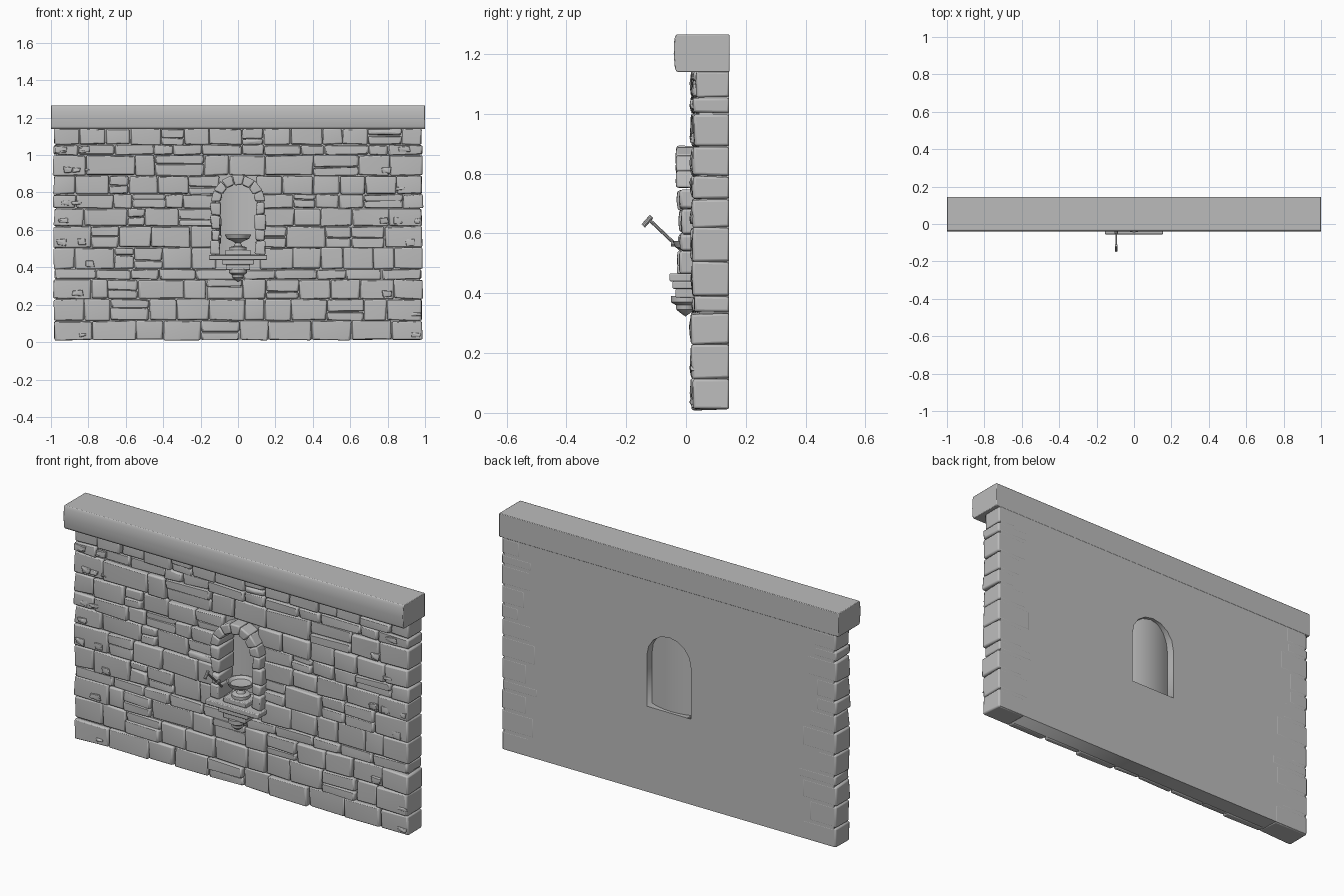
import bpy, bmesh, math, random
from mathutils import Vector

if "Cube" in bpy.data.objects:
    bpy.data.objects.remove(bpy.data.objects["Cube"])

random.seed(11)
stone = bpy.data.materials.new("grey stone")
stone.diffuse_color = (0.5, 0.5, 0.5, 1)
stone.use_nodes = True
stone.node_tree.nodes["Principled BSDF"].inputs["Base Color"].default_value = stone.diffuse_color


def finish(name, bm, bevel=0.0, segments=2, angle=35):
    bmesh.ops.recalc_face_normals(bm, faces=bm.faces)
    me = bpy.data.meshes.new(name)
    bm.to_mesh(me)
    bm.free()
    ob = bpy.data.objects.new(name, me)
    bpy.context.collection.objects.link(ob)
    me.materials.append(stone)
    if bevel:
        mod = ob.modifiers.new("worn edges", 'BEVEL')
        mod.width, mod.segments = bevel, segments
        mod.limit_method, mod.angle_limit = 'ANGLE', math.radians(30)
    bpy.ops.object.select_all(action='DESELECT')
    ob.select_set(True)
    bpy.context.view_layer.objects.active = ob
    bpy.ops.object.shade_smooth_by_angle(angle=math.radians(angle))
    return ob


def block(bm, outline, front, back, jitter=0.0, bulge=0.0):
    """Stone from a four point (x, z) outline, with an optional raised face."""
    j = lambda: random.uniform(-jitter, jitter)
    f = [bm.verts.new((x + j(), front + abs(j()), z + j())) for x, z in outline]
    b = [bm.verts.new((x, back, z)) for x, z in outline]
    bm.faces.new(b)
    for i in range(4):
        k = (i + 1) % 4
        bm.faces.new((f[i], f[k], b[k], b[i]))
    if bulge:
        c = sum((v.co for v in f), Vector()) / 4
        mid = bm.verts.new(c + Vector((j(), -bulge, j())))
        for i in range(4):
            bm.faces.new((f[i], f[(i + 1) % 4], mid))
    else:
        bm.faces.new(f)


def rect(x0, x1, z0, z1):
    return [(x0, z0), (x1, z0), (x1, z1), (x0, z1)]


def box(name, x0, x1, y0, y1, z0, z1, bevel=0.004):
    bm = bmesh.new()
    block(bm, rect(x0, x1, z0, z1), y0, y1)
    return finish(name, bm, bevel)


def lathe(name, profile, y, steps=24):
    bm = bmesh.new()
    vs = [bm.verts.new((r, y, z)) for r, z in profile]
    es = [bm.edges.new(p) for p in zip(vs, vs[1:])]
    bmesh.ops.spin(bm, geom=vs + es, cent=(0, y, 0), axis=(0, 0, 1),
                   angle=math.tau, steps=steps)
    bmesh.ops.remove_doubles(bm, verts=bm.verts, dist=0.0003)
    return finish(name, bm)


# wall core with an arched opening
arch_z = 0.74
opening = [(-0.13, 0.47), (0.13, 0.47)]
opening += [(0.13 * math.cos(a), arch_z + 0.13 * math.sin(a))
            for a in (math.pi * i / 8 for i in range(9))]
cu = bpy.data.curves.new("wall_core", 'CURVE')
cu.dimensions, cu.fill_mode, cu.extrude = '2D', 'BOTH', 0.05
for pts in (rect(-0.972, 0.972, 0.015, 1.145), opening):
    sp = cu.splines.new('POLY')
    sp.points.add(len(pts) - 1)
    for p, (x, z) in zip(sp.points, pts):
        p.co = (x, z, 0, 1)
    sp.use_cyclic_u = True
core = bpy.data.objects.new("wall_core", cu)
core.rotation_euler = (math.pi / 2, 0, 0)
core.location.y = 0.094
bpy.context.collection.objects.link(core)
core.select_set(True)
bpy.context.view_layer.objects.active = core
bpy.ops.object.convert(target='MESH')
core.data.materials.clear()
core.data.materials.append(stone)

# shallow curved back of the niche
bm = bmesh.new()
cols = []
for i in range(9):
    x = -0.135 + 0.27 * i / 8
    y = 0.128 - 0.03 * (x / 0.135) ** 2
    cols.append([bm.verts.new((x, y, z)) for z in (0.46, 0.89)])
for a, b in zip(cols, cols[1:]):
    bm.faces.new((a[0], b[0], b[1], a[1]))
finish("niche_back", bm)

# stone courses: height limits, average stone length, chance of a split stone
courses = [(0.01, 0.115, 0.19, 0.25), (0.115, 0.23, 0.16, 0.15),
           (0.23, 0.335, 0.17, 0.2), (0.335, 0.39, 0.2, 0),
           (0.39, 0.505, 0.15, 0.25), (0.505, 0.62, 0.17, 0.3),
           (0.62, 0.715, 0.17, 0.25), (0.715, 0.79, 0.15, 0.35),
           (0.79, 0.89, 0.16, 0.35), (0.89, 1.0, 0.2, 0.15),
           (1.0, 1.055, 0.17, 0), (1.055, 1.142, 0.14, 0.1)]


def lay(bm, x0, x1, z0, z1, size, split):
    n = max(1, round((x1 - x0) / size))
    step = (x1 - x0) / n
    cuts = [x0] + [x0 + step * (i + random.uniform(-0.28, 0.28))
                   for i in range(1, n)] + [x1]
    for a, b in zip(cuts, cuts[1:]):
        end = a < -0.98 or b > 0.98
        levels = [z0, z1]
        if random.random() < split and not end:
            levels.insert(1, z0 + (z1 - z0) * random.uniform(0.35, 0.65))
        for lo, hi in zip(levels, levels[1:]):
            g = 0.002
            block(bm, rect(a + g, b - g, lo + g, hi - g),
                  random.uniform(0.014, 0.032), 0.1445 if end else 0.06,
                  0.005, random.uniform(0.0, 0.008) + 0.001)


for i, (z0, z1, size, split) in enumerate(courses):
    bm = bmesh.new()
    e = 0.985 + random.uniform(-0.003, 0.004)
    if 0.45 < z1 < 0.88 or 0.7 < z0 < 0.85:
        gap = 0.115 if z1 < 0.85 else 0.1
        lay(bm, -e, -gap, z0, z1, size, split)
        lay(bm, gap, e, z0, z1, size, split)
    else:
        lay(bm, -e, e, z0, z1, size, split)
    finish(f"stone_course_{i + 1}", bm, 0.008)

# small filler stones sitting proud at the wall ends
bm = bmesh.new()
for i in range(26):
    x = random.choice((-1, 1)) * random.uniform(0.78, 0.965)
    z = random.choice(courses)[0] + 0.03
    w, h = random.uniform(0.012, 0.03), random.uniform(0.008, 0.018)
    block(bm, rect(x - w, x + w, z - h, z + h), 0.014, 0.05, 0.006, 0.005)
finish("filler_stones", bm, 0.006)

# coping along the top
bm = bmesh.new()
sec = [(0.145, 1.14), (0.145, 1.265), (-0.033, 1.265), (-0.039, 1.25),
       (-0.041, 1.2), (-0.037, 1.15), (-0.03, 1.14)]
ends = [[bm.verts.new((x, y, z)) for y, z in sec] for x in (-1, 1)]
for i in range(len(sec)):
    k = (i + 1) % len(sec)
    bm.faces.new((ends[0][i], ends[0][k], ends[1][k], ends[1][i]))
for ring in ends:
    bm.faces.new(ring)
finish("coping", bm, 0.003)

# niche surround: jamb stones and arch stones
bm = bmesh.new()
for s in (-1, 1):
    for z0, z1 in ((0.465, 0.54), (0.54, 0.6), (0.6, 0.68), (0.68, 0.75)):
        x0, x1 = sorted((s * random.uniform(0.088, 0.1), s * 0.145))
        block(bm, rect(x0, x1, z0 + 0.001, z1 - 0.001),
              random.uniform(-0.03, -0.015), 0.1, 0.006, 0.004)
finish("jamb_stones", bm, 0.008)
bm = bmesh.new()
for i in range(7):
    a, b = (math.pi * (i + d) / 7 for d in (0.02, 0.98))
    pts = [(r * math.cos(t), 0.75 + r * math.sin(t))
           for r, t in ((0.092, a), (0.145, a), (0.145, b), (0.092, b))]
    block(bm, pts, -0.034, 0.1, 0.003, 0.002)
finish("arch_stones", bm, 0.007)

# sill, stepped corbel and drop below it
box("sill", -0.155, 0.155, -0.055, 0.12, 0.44, 0.466)
box("corbel_upper", -0.085, 0.085, -0.045, 0.05, 0.415, 0.44)
box("corbel_lower", -0.065, 0.065, -0.035, 0.05, 0.385, 0.415)
lathe("corbel_drop", [(0, 0.39), (0.048, 0.39), (0.048, 0.37), (0.032, 0.36),
                      (0.03, 0.345), (0.018, 0.335), (0, 0.322)], -0.002)

# bowl on a stepped foot
box("bowl_plinth", -0.068, 0.068, -0.03, 0.08, 0.466, 0.492)
lathe("bowl", [(0, 0.49), (0.045, 0.49), (0.045, 0.508), (0.022, 0.514),
               (0.015, 0.53), (0.03, 0.54), (0.06, 0.553), (0.07, 0.575),
               (0.063, 0.575), (0.05, 0.562), (0, 0.558)], 0.025)


# slanted spout lever with a cross head
def rod(name, p, q, r):
    p, q = Vector(p), Vector(q)
    bm = bmesh.new()
    bmesh.ops.create_cone(bm, cap_ends=True, segments=10, radius1=r,
                          radius2=r, depth=(q - p).length)
    bm.transform((q - p).to_track_quat('Z', 'Y').to_matrix().to_4x4())
    bmesh.ops.translate(bm, verts=bm.verts, vec=(p + q) / 2)
    finish(name, bm)


rod("lever", (-0.095, 0.0, 0.53), (-0.095, -0.122, 0.645), 0.0055)
rod("lever_head", (-0.095, -0.143, 0.625), (-0.095, -0.115, 0.657), 0.008)
rod("lever_collar", (-0.095, -0.022, 0.566), (-0.095, -0.05, 0.566), 0.009)
